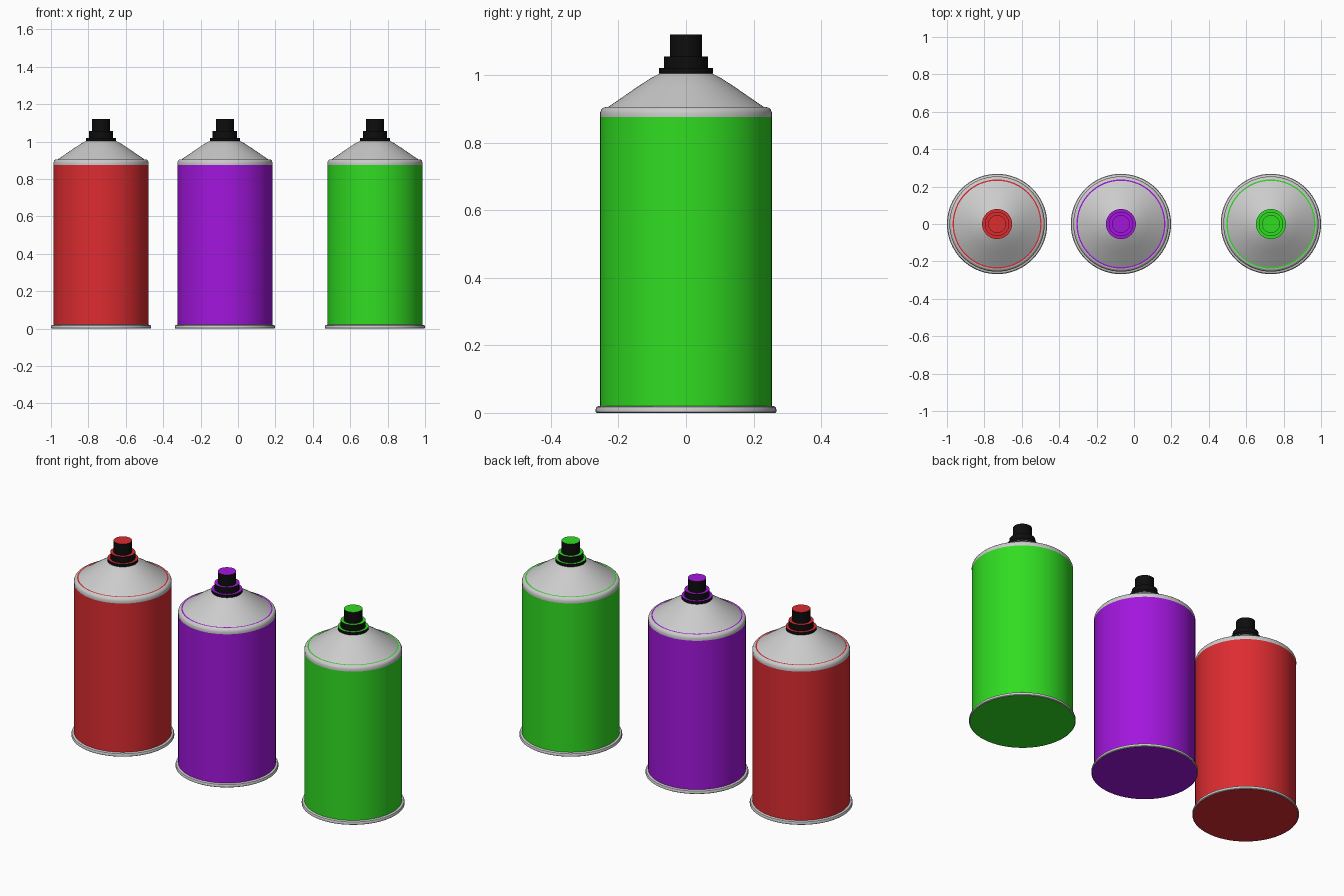
import bpy, bmesh, math

if "Cube" in bpy.data.objects:
    bpy.data.objects.remove(bpy.data.objects["Cube"])

SEG = 64


def material(name, rgb):
    m = bpy.data.materials.new(name)
    m.diffuse_color = (*rgb, 1)
    m.use_nodes = True
    m.node_tree.nodes["Principled BSDF"].inputs["Base Color"].default_value = m.diffuse_color
    return m


def lathe(name, profile, x, side=None, flat=None):
    """Revolve (radius, z) points listed bottom to top; level faces take the flat material."""
    bm = bmesh.new()
    rings = []
    for r, z in profile:
        if r == 0:
            rings.append([bm.verts.new((0, 0, z))] * SEG)
        else:
            rings.append([bm.verts.new((r * math.cos(2 * math.pi * j / SEG),
                                        r * math.sin(2 * math.pi * j / SEG), z))
                          for j in range(SEG)])
    for (low, high), (p, q) in zip(zip(rings, rings[1:]), zip(profile, profile[1:])):
        for j in range(SEG):
            k = (j + 1) % SEG
            corners = list(dict.fromkeys((low[j], low[k], high[k], high[j])))
            bm.faces.new(corners).material_index = int(p[1] == q[1])
    me = bpy.data.meshes.new(name)
    bm.to_mesh(me)
    bm.free()
    me.materials.append(side)
    me.materials.append(flat)
    ob = bpy.data.objects.new(name, me)
    ob.location.x = x
    bpy.context.collection.objects.link(ob)
    bpy.ops.object.select_all(action='DESELECT')
    ob.select_set(True)
    bpy.context.view_layer.objects.active = ob
    bpy.ops.object.shade_smooth_by_angle(angle=math.radians(35))
    return ob


black = material("black_plastic", (0.004, 0.004, 0.004))
grey = material("bare_metal", (0.6, 0.6, 0.6))

cans = (("red", -0.732, (0.72, 0.025, 0.03)),
        ("purple", -0.07, (0.36, 0.008, 0.72)),
        ("green", 0.732, (0.03, 0.72, 0.016)))

for colour, x, rgb in cans:
    paint = material(colour + "_paint", rgb)
    # rolled bottom rim with painted underside
    lathe(colour + "_base_rim", [(0, 0), (0.264, 0), (0.268, 0.003), (0.268, 0.01),
                                 (0.265, 0.017), (0.26, 0.02), (0.253, 0.0205)],
          x, grey, paint)
    # painted cylinder wall
    lathe(colour + "_body", [(0.254, 0.018), (0.254, 0.875)], x, paint)
    # rounded metal collar with a thin painted ring on top
    lathe(colour + "_collar", [(0.254, 0.875), (0.2545, 0.888), (0.251, 0.897),
                               (0.245, 0.903), (0.238, 0.905), (0.231, 0.905)],
          x, grey, paint)
    # sloping shoulder
    lathe(colour + "_shoulder", [(0.231, 0.905), (0.203, 0.924), (0.145, 0.964),
                                 (0.105, 0.99), (0.078, 1.004)], x, grey)
    # stepped spray nozzle: black walls, painted level faces
    lathe(colour + "_nozzle", [(0.076, 1.004), (0.08, 1.004), (0.08, 1.02), (0.065, 1.02),
                               (0.065, 1.055), (0.048, 1.055), (0.048, 1.12), (0, 1.12)],
          x, black, paint)
